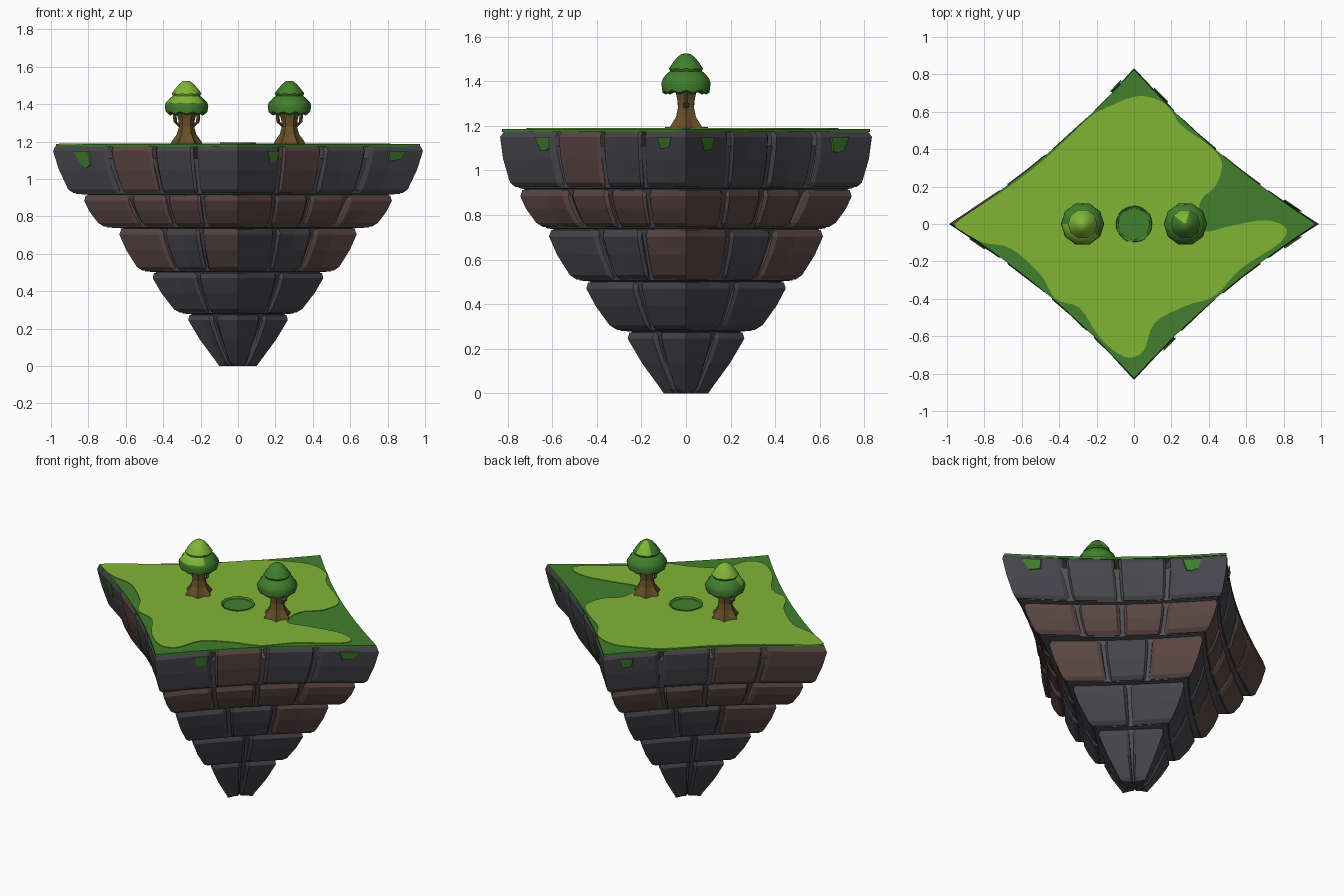
import bpy, bmesh, math, random
from mathutils import Vector

if "Cube" in bpy.data.objects:
    bpy.data.objects.remove(bpy.data.objects["Cube"])
random.seed(4)

def srgb(h):
    v = [int(h[i:i + 2], 16) / 255 for i in (0, 2, 4)]
    return [c / 12.92 if c < 0.04045 else ((c + 0.055) / 1.055) ** 2.4 for c in v] + [1]

def mat(name, h):
    m = bpy.data.materials.new(name)
    m.diffuse_color = srgb(h)
    m.use_nodes = True
    m.node_tree.nodes["Principled BSDF"].inputs["Base Color"].default_value = m.diffuse_color
    return m

GREY, BROWN = mat("dark grey stone", "47464c"), mat("brown stone", "5c4743")
MORTAR = mat("grey mortar", "52525a")
DARK, LIGHT = mat("dark green", "417f2d"), mat("light green", "80b535")
BARK = mat("bark brown", "68502a")

def make(name, verts, faces, mats, rule=None):
    """Mesh object; rule(face centre) picks the material index."""
    me = bpy.data.meshes.new(name)
    bm = bmesh.new()
    vs = [bm.verts.new(v) for v in verts]
    for f in faces:
        bm.faces.new([vs[i] for i in f])
    bmesh.ops.recalc_face_normals(bm, faces=bm.faces)
    if rule:
        for f in bm.faces:
            f.material_index = rule(f.calc_center_median())
    bm.to_mesh(me)
    bm.free()
    for m in mats:
        me.materials.append(m)
    ob = bpy.data.objects.new(name, me)
    bpy.context.collection.objects.link(ob)
    return ob

def loft(name, rings, mats, rule=None):
    """Closed skin over equal-length rings, capped at both ends."""
    n = len(rings[0])
    faces = [(k * n + i, k * n + (i + 1) % n, (k + 1) * n + (i + 1) % n, (k + 1) * n + i)
             for k in range(len(rings) - 1) for i in range(n)]
    faces += [tuple(range(n)), tuple(range((len(rings) - 1) * n, len(rings) * n))]
    return make(name, [p for r in rings for p in r], faces, mats, rule)

def rim(side, t, rx, ry, bow, z):
    """Point on the diamond outline; sides bow inward between corners."""
    c = [(0, -1), (1, 0), (0, 1), (-1, 0), (0, -1)]
    k = 1 - bow * 4 * t * (1 - t)
    a, b = c[side], c[side + 1]
    return Vector(((a[0] * (1 - t) + b[0] * t) * k * rx,
                   (a[1] * (1 - t) + b[1] * t) * k * ry, z))

# Stone courses: z0, z1, bottom rx/ry, top rx/ry, bow, brown flags per side
COURSES = [
    (0.925, 1.178, 0.90, 0.785, 1.00, 0.84, 0.07, ["0100", "0000", "0011", "0100"]),
    (0.745, 0.912, 0.735, 0.66, 0.84, 0.76, 0.06, ["1111"] * 4),
    (0.51, 0.732, 0.53, 0.51, 0.65, 0.63, 0.04, ["001", "101", "001", "101"]),
    (0.285, 0.498, 0.33, 0.33, 0.475, 0.465, 0.02, ["00"] * 4),
    (0.0, 0.273, 0.10, 0.10, 0.285, 0.28, 0.0, ["00"] * 4)]

def block(name, side, t0, t1, course, m):
    z0, z1, ax, ay, bx, by, bow, _ = course
    e = 0.02                                   # chamfer size
    def col(t, d):
        w = 0 if t in (0, 1) else random.uniform(0, 0.008)
        h = z1 - z0
        rows = [(0, 0.14), (0, e), (e / h, 0), (0.5, 0), (1 - 1.4 * e / h, 0), (1, 1.3 * e), (1, 0.14)]
        out = []
        for f, inset in rows:
            # gentle swell gives the slightly bulging stone face
            inset = inset + (d + w if inset < 0.1 else 0) - (0.008 if f == 0.5 else 0)
            rx, ry = ax + (bx - ax) * f, ay + (by - ay) * f
            if f == 0 and z0 == 0:
                inset = min(inset, 0.08) - (e if inset == e else 0)
            out.append(rim(side, t, max(rx - inset, 0.015), max(ry - inset, 0.015), bow, z0 + h * f))
        return out
    L = math.hypot(bx, by)
    g, c = 0.014 / L, 0.018 / L
    cols = []
    if t0 > 0:
        cols += [col(t0 + g, 0.018), col(t0 + g + c, 0)]
    else:
        cols.append(col(0, 0))
    cols.append(col((t0 + t1) / 2, 0))
    if t1 < 1:
        cols += [col(t1 - g - c, 0), col(t1 - g, 0.018)]
    else:
        cols.append(col(1, 0))
    loft(name, cols, [m])

for n, course in enumerate(COURSES):
    for side in range(4):
        flags = course[7][side]
        for i, fl in enumerate(flags):
            block(f"stone_block_{n + 1}_{side + 1}_{i + 1}", side, i / len(flags),
                  (i + 1) / len(flags), course, BROWN if fl == "1" else GREY)

# Mortar core behind the blocks
def ring(rx, ry, bow, z, n=8):
    return [rim(s, i / n, rx, ry, bow, z) for s in range(4) for i in range(n)]

core = []
for z0, z1, ax, ay, bx, by, bow, _ in reversed(COURSES):
    d = 0.034
    core += [ring(ax - d, ay - d, bow, z0 + 0.006 if z0 == 0 else z0 - 0.004),
             ring(bx - d, by - d, bow, min(z1 + 0.004, 1.11))]
loft("mortar_core", core, [MORTAR])

# Grass plates with a round pit in the middle
PIT = 0.092
def circle(r, z, n=20, jitter=0):
    return [Vector((r * math.cos(2 * math.pi * i / n) * (1 + jitter * (i % 3 - 1)),
                    r * math.sin(2 * math.pi * i / n) * (1 + jitter * (i % 3 - 1)), z)) for i in range(n)]

def plate(name, outer, hole, thick, m):
    me = bpy.data.meshes.new(name)
    bm = bmesh.new()
    for loop in (outer, hole):
        vs = [bm.verts.new(p) for p in loop]
        for i in range(len(vs)):
            bm.edges.new((vs[i - 1], vs[i]))
    bmesh.ops.triangle_fill(bm, edges=bm.edges[:], use_beauty=True)
    for f in bm.faces:
        f.normal_update()
        if f.normal.z < 0:
            f.normal_flip()
    bm.to_mesh(me)
    bm.free()
    me.materials.append(m)
    ob = bpy.data.objects.new(name, me)
    bpy.context.collection.objects.link(ob)
    mod = ob.modifiers.new("thickness", "SOLIDIFY")
    mod.thickness, mod.offset = thick, -1

plate("grass_border", ring(0.972, 0.825, 0.068, 1.186, 12), circle(PIT, 1.186), 0.014, DARK)

PATCH = [(-.94, .015), (-.92, -.04), (-.8, -.1), (-.66, -.13), (-.5, -.27), (-.42, -.4), (-.29, -.45), (-.18, -.61),
         (-.05, -.71), (.05, -.68), (.11, -.53), (.27, -.44), (.43, -.385), (.57, -.24), (.78, -.1), (.81, -.02),
         (.7, .02), (.52, -.01), (.38, -.04), (.345, .03), (.36, .13), (.44, .21), (.47, .33), (.4, .42), (.25, .53),
         (.17, .64), (.03, .685), (-.13, .63), (-.25, .56), (-.45, .37), (-.68, .19)]

def smooth_loop(p, z, sub=4):
    out, n = [], len(p)
    for i in range(n):
        a, b, c, d = (Vector(p[(i + k) % n]) for k in (-1, 0, 1, 2))
        for s in range(sub):
            t = s / sub
            q = 0.5 * (2 * b + (c - a) * t + (2 * a - 5 * b + 4 * c - d) * t * t + (3 * b - a - 3 * c + d) * t ** 3)
            out.append((q.x, q.y, z))
    return out

plate("grass_light_patch", smooth_loop(PATCH, 1.19), circle(PIT, 1.19), 0.005, LIGHT)

# Pit: light green wall, dark floor, little raised lip
loft("grass_pit", [circle(PIT + .008, 1.185), circle(PIT + .003, 1.195, jitter=.03), circle(PIT - .008, 1.188),
                   circle(PIT - .012, 1.145), circle(PIT - .03, 1.132)], [DARK, LIGHT],
     lambda c: 1 if 1.14 < c.z < 1.187 and c.y < 0.3 and math.hypot(c.x, c.y) > .05 else 0)

# Moss drips hanging over the top course
def moss(side, t, w, drop):
    z0, z1, ax, ay, bx, by, bow, _ = COURSES[0]
    def p(t, z, off):
        f = (z - z0) / (z1 - z0)
        return rim(side, t, ax + (bx - ax) * f + off, ay + (by - ay) * f + off, bow, z)
    shape = [(t - w, 1.15), (t + w, 1.15), (t + w * .7, 1.14 - drop * .7), (t + w * .1, 1.15 - drop), (t - w * .5, 1.12 - drop * .5)]
    loft(f"moss_drip_{side}_{int(t * 100)}", [[p(a, z, o) for a, z in shape] for o in (0.003, 0.012)], [DARK])

for args in [(3, .13, .035, .09), (0, .2, .035, .06), (0, .88, .04, .05), (1, .85, .04, .07), (1, .12, .04, .06), (2, .1, .03, .06)]:
    moss(*args)

# Trees: flared trunk, two branch stubs, two scalloped leaf tiers
def lathe(name, x, prof, n, mats, rule=None):
    """prof rows: radius, z, radial ripple, drop of every other point"""
    rings = [[Vector((x + r * (1 + rip * (-1) ** i) * math.cos(2 * math.pi * i / n),
                      r * (1 + rip * (-1) ** i) * math.sin(2 * math.pi * i / n),
                      z - dz * (i % 2))) for i in range(n)] for r, z, rip, dz in prof]
    return loft(name, rings, mats, rule)

def tree(tag, x, bright):
    lathe(tag + "_trunk", x, [(.078, 1.18, .14, 0), (.07, 1.2, .14, 0), (.047, 1.24, .1, 0), (.038, 1.28, .06, 0),
                              (.042, 1.32, .06, 0), (.055, 1.37, .08, 0)], 12, [BARK])
    for s in (-1, 1):
        rings = []
        for dx, z, r in [(.02, 1.27, .012), (.06, 1.305, .01), (.065, 1.36, .009)]:
            rings.append([Vector((x + s * dx + r * math.cos(a), r * math.sin(a), z)) for a in (0, 1.57, 3.14, 4.71)])
        loft(f"{tag}_branch_{s}", rings, [BARK])
    def rule(c):
        a = math.atan2(c.y, c.x - x)
        if bright:
            return int(c.z > 1.455 or (c.z > 1.405 and abs(a + 2.2) < 1.5))
        return int(c.z > 1.465 and abs(a - 1.9) < 0.6)
    lower = lathe(tag + "_lower_leaves", x, [(.04, 1.365, 0, 0), (.092, 1.352, .02, .012), (.108, 1.36, .03, .012),
                  (.113, 1.39, .03, .008), (.108, 1.41, .02, .006), (.085, 1.435, 0, 0), (.05, 1.46, 0, 0)],
                  20, [DARK, LIGHT], rule)
    upper = lathe(tag + "_upper_leaves", x, [(.03, 1.452, 0, 0), (.072, 1.447, .03, .008), (.077, 1.458, .03, .006),
                  (.062, 1.48, .01, 0), (.04, 1.507, 0, 0), (.022, 1.521, 0, 0), (.006, 1.525, 0, 0)],
                  20, [DARK, LIGHT], rule)
    for ob in (lower, upper):
        for p in ob.data.polygons:
            p.use_smooth = True
        ob.data.set_sharp_from_angle(angle=math.radians(40))

tree("left_tree", -.275, True)
tree("right_tree", .275, False)
